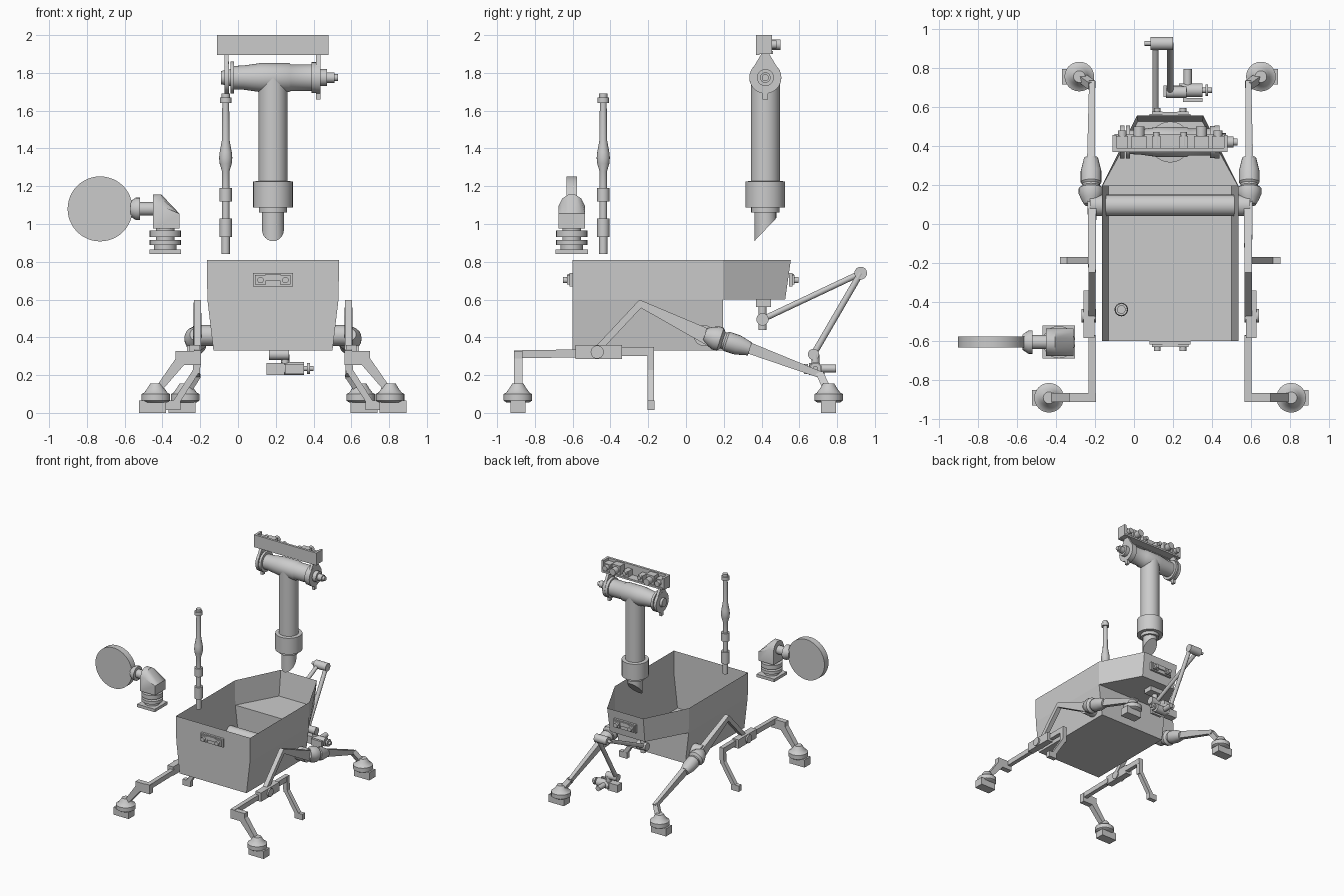
import bpy, bmesh, math
from mathutils import Vector

if "Cube" in bpy.data.objects:
    bpy.data.objects.remove(bpy.data.objects["Cube"])

grey = bpy.data.materials.new("plain grey")
grey.use_nodes = True
TONE = (0.6, 0.6, 0.6, 1)
grey.diffuse_color = TONE
grey.node_tree.nodes["Principled BSDF"].inputs["Base Color"].default_value = TONE

CX = 0.185  # centre line of the vehicle
X, Y, Z = Vector((1, 0, 0)), Vector((0, 1, 0)), Vector((0, 0, 1))


def finish(name, bm, smooth=True):
    bmesh.ops.recalc_face_normals(bm, faces=bm.faces)
    mesh = bpy.data.meshes.new(name)
    bm.to_mesh(mesh)
    bm.free()
    mesh.materials.append(grey)
    obj = bpy.data.objects.new(name, mesh)
    bpy.context.collection.objects.link(obj)
    if smooth:
        bpy.ops.object.select_all(action='DESELECT')
        obj.select_set(True)
        bpy.context.view_layer.objects.active = obj
        bpy.ops.object.shade_smooth_by_angle(angle=math.radians(35))
    return obj


def skin(name, rings, smooth=True):
    """Join rings of points into a closed, capped surface."""
    bm = bmesh.new()
    loops = [[bm.verts.new(p) for p in ring] for ring in rings]
    n = len(loops[0])
    for a, b in zip(loops, loops[1:]):
        for i in range(n):
            j = (i + 1) % n
            bm.faces.new((a[i], a[j], b[j], b[i]))
    bm.faces.new(loops[0])
    bm.faces.new(loops[-1])
    return finish(name, bm, smooth)


def frame(d):
    side = X if abs(d.x) < 0.9 else Y
    side = (side - d * side.dot(d)).normalized()
    return side, d.cross(side)


def lathe(name, base, axis, profile, sides=20):
    """Turned part: profile holds (distance along axis, radius)."""
    base, d = Vector(base), Vector(axis).normalized()
    u, v = frame(d)
    angles = [math.tau * i / sides for i in range(sides)]
    return skin(name, [[base + d * t + (u * math.cos(a) + v * math.sin(a)) * r
                        for a in angles] for t, r in profile])


def rod(name, a, b, r0, r1=None, sides=14):
    a, b = Vector(a), Vector(b)
    return lathe(name, a, b - a, [(0, r0), ((b - a).length, r1 or r0)], sides)


def beam(name, a, b, w, h, w1=None, h1=None):
    """Rectangular bar from a to b, optionally tapered."""
    a, b = Vector(a), Vector(b)
    u, v = frame((b - a).normalized())
    corners = ((-.5, -.5), (.5, -.5), (.5, .5), (-.5, .5))
    return skin(name, [[p + u * i * s + v * j * t for i, j in corners]
                       for p, s, t in ((a, w, h), (b, w1 or w, h1 or h))], False)


def box(name, x0, x1, y0, y1, z0, z1):
    return skin(name, [[(x0, y0, z), (x1, y0, z), (x1, y1, z), (x0, y1, z)]
                       for z in (z0, z1)], False)


# Open hull: thin walls, raised rear overhang with a narrowed tail
def hull():
    bm = bmesh.new()

    def row(y, z, half):
        return [bm.verts.new((CX + s * half, y, z)) for s in (-1, 1)]
    front = [row(-0.60, z, w) for z, w in ((.33, .315), (.60, .347), (.81, .35))]
    step = [row(0.195, z, w) for z, w in ((.33, .315), (.60, .347), (.81, .35))]
    tail = [row(0.525, .60, .165), row(0.555, .81, .17)]

    def quad(p, q):
        bm.faces.new((p[0], p[1], q[1], q[0]))
    quad(front[0], front[1])
    quad(front[1], front[2])
    quad(front[0], step[0])
    quad(step[0], step[1])
    quad(step[1], tail[0])
    quad(tail[0], tail[1])
    for s in (0, 1):
        for i in (0, 1):
            bm.faces.new((front[i][s], front[i + 1][s], step[i + 1][s], step[i][s]))
        bm.faces.new((step[1][s], step[2][s], tail[1][s], tail[0][s]))
    finish("hull", bm, False)


hull()
rod("cross_tube", (CX - .41, .095, .41), (CX + .41, .095, .41), .055, sides=24)

# Hazard cameras on the front and rear walls
for end, y, d in (("front", -.60, -1), ("rear", .545, 1)):
    box(end + "_camera_plate", CX - .105, CX + .105, *sorted((y, y + d * .018)), .67, .74)
    box(end + "_camera_bridge", CX - .04, CX + .04, *sorted((y, y + d * .028)), .70, .735)
    for s in (-1, 1):
        x = CX + s * .066
        box(end + "_camera_body", x - .028, x + .028, *sorted((y, y + d * .03)), .68, .73)
        rod(end + "_camera_lens", (x, y, .703), (x, y + d * .05, .703), .017)

# Camera mast with a slant-cut foot
MY = .42
angles = [math.tau * i / 24 for i in range(24)]
foot = [(CX + .058 * math.cos(a), MY + .058 * math.sin(a)) for a in angles]
skin("mast_foot", [[(x, y, .97 + (y - MY) * 1.05) for x, y in foot],
                   [(x, y, 1.09) for x, y in foot]])
lathe("mast_collar", (CX, MY, 1.06), Z, [(0, .075), (.027, .075), (.027, .105),
                                         (.165, .105), (.168, .077)], 28)
rod("mast_tube", (CX, MY, 1.22), (CX, MY, 1.775), .077, sides=28)

# Tilting head drum
HZ = 1.775
lathe("head_drum", (-.04, MY, HZ), X,
      [(0, .085), (.02, .085), (.02, .062), (.07, .064), (.16, .077), (.31, .077),
       (.32, .07), (.43, .07), (.43, .082), (.46, .082)], 28)
lathe("head_pivot", (-.09, MY, HZ), X, [(0, .035), (.05, .045)])
lathe("head_motor", (.42, MY, HZ), X, [(0, .045), (.05, .045), (.05, .028), (.09, .028),
                                       (.09, .018), (.11, .018)])

# Yoke plates: rounded with a peak above and a tab below
for x in (-.06, .425):
    ring = [(MY + .085 * math.cos(a), HZ + .085 * math.sin(a)) for a in angles]
    skin("yoke_plate", [[(x + t, y, z) for y, z in ring] for t in (-.012, .012)])
    beam("yoke_neck", (x, MY, HZ + .06), (x, MY, 1.91), .022, .12, .022, .03)
    beam("yoke_tab", (x, MY, HZ - .06), (x, MY, 1.66), .022, .03)

# Camera bar: tray open at the back, cameras inside
box("camera_bar_front", -.11, .48, .37, .39, 1.895, 2)
box("camera_bar_floor", -.10, .47, .39, .46, 1.90, 1.915)
for x in (-.11, .46):
    box("camera_bar_end", x, x + .02, .38, .455, 1.90, 2)
for s in (-1, 1):
    for off, r, back in ((.245, .03, .48), (.16, .038, .50), (.07, .022, .47)):
        x = CX + s * off
        box("camera_housing", x - r, x + r, .39, .45, 1.91, 1.93 + r * 1.6)
        rod("camera_barrel", (x, .40, 1.95), (x, back, 1.95), r * .75)

# Pole antenna
lathe("pole_antenna", (-.065, -.438, .84), Z,
      [(0, .022), (.09, .022), (.09, .033), (.19, .033), (.19, .02), (.28, .02),
       (.28, .033), (.35, .033), (.35, .02), (.44, .02), (.48, .032), (.51, .035),
       (.54, .032), (.60, .021), (.80, .018), (.80, .031), (.83, .031), (.83, .022),
       (.85, .022)], 16)

# Dish antenna on a turning elbow
DX, DY = -.385, -.605
rod("dish", (-.73, -.632, 1.08), (-.73, -.577, 1.08), .172, sides=48)
lathe("dish_neck", (-.57, DY, 1.08), X, [(0, .04), (.03, .06), (.05, .06), (.05, .036),
                                         (.13, .036)])
box("dish_base_plate", DX - .083, DX + .083, DY - .085, DY + .085, .84, .865)
lathe("dish_turntable", (DX, DY, .865), Z,
      [(0, .06), (.025, .06), (.025, .083), (.05, .083), (.05, .05), (.065, .05),
       (.065, .083), (.10, .083), (.10, .05), (.13, .05)], 24)
elbow = [(-.45, 1.155), (-.405, 1.155), (-.31, 1.055), (-.31, .975), (-.45, .975)]
skin("dish_elbow", [[(x, DY + y, z if z < 1.1 else z - drop) for x, z in elbow]
                    for y, drop in ((-.07, .06), (-.05, .02), (-.02, 0), (.02, 0),
                                    (.05, .02), (.07, .06))])


def foot_pad(name, s, u, y):
    """Domed ankle over a block; the block reaches outwards."""
    x = CX + s * u
    box(name + "_block", *sorted((x - s * .055, x + s * .088)), y - .04, y + .04, 0, .065)
    lathe(name + "_ankle", (x, y, .055), Z,
          [(0, .06), (.01, .076), (.045, .076), (.052, .062), (.075, .045), (.10, .03)], 24)


# Rocker legs, mirrored about the centre line
for s, side in ((-1, "right"), (1, "left")):
    def P(u, y, z):
        return (CX + s * u, y, z)

    # Front leg
    foot_pad(side + "_front_foot", s, .62, -.89)
    beam(side + "_front_strut", P(.61, -.888, .12), P(.47, -.888, .30), .035, .045, .06, .045)
    beam(side + "_front_crossarm", P(.38, -.888, .29), P(.515, -.888, .29), .045, .075)
    beam(side + "_front_bar", P(.40, -.91, .31), P(.40, -.57, .315), .036, .042)
    beam(side + "_rocker_block", P(.415, -.585, .322), P(.415, -.34, .322), .055, .075)
    rod(side + "_rocker_pin", P(.38, -.47, .322), P(.455, -.47, .322), .035)
    # Middle leg
    beam(side + "_middle_bar", P(.40, -.34, .325), P(.40, -.17, .325), .036, .045)
    beam(side + "_middle_upright", P(.40, -.187, .345), P(.405, -.187, .21), .038, .036)
    beam(side + "_middle_shin", P(.405, -.187, .225), P(.52, -.187, .045), .034, .036)
    box(side + "_middle_foot", *sorted((CX + s * .49, CX + s * .565)),
        -.205, -.168, .015, .065)
    # Raised rocker arm and rear leg
    beam(side + "_rocker_rise", P(.40, -.46, .345), P(.40, -.235, .585), .038, .036)
    beam(side + "_rocker_fall", P(.40, -.25, .582), P(.40, .13, .395), .038, .035, .045, .085)
    a, b = Vector(P(.405, .10, .415)), Vector(P(.405, .35, .335))
    lathe(side + "_rear_joint", a, b - a,
          [(0, .035), (.03, .052), (.06, .064), (.085, .064), (.10, .045), (.11, .045),
           (.12, .053), (.18, .053), (.25, .036)])
    beam(side + "_rear_shin", P(.405, .33, .345), P(.40, .73, .195), .04, .06, .03, .034)
    beam(side + "_rear_ankle_strut", P(.40, .71, .205), P(.455, .75, .12), .04, .04)
    foot_pad(side + "_rear_foot", s, .465, .755)

# Folding tool arm at the rear
box("arm_mount", .07, .20, .37, .45, .56, .60)
rod("arm_shoulder_post", (.12, .405, .44), (.12, .405, .57), .022)
rod("arm_shoulder", (.08, .405, .495), (.17, .405, .495), .033)
rod("arm_upper", (.11, .405, .495), (.11, .925, .74), .016)
rod("arm_elbow", (.085, .925, .74), (.20, .925, .74), .034)
rod("arm_elbow_pin", (.055, .925, .74), (.09, .925, .74), .012)
rod("arm_fore", (.185, .925, .74), (.185, .675, .31), .017)
rod("arm_wrist", (.165, .675, .31), (.27, .675, .31), .03)
rod("arm_wrist_post", (.25, .685, .31), (.25, .685, .22), .022)
box("tool_body", .15, .245, .65, .71, .20, .265)
rod("tool_hub", (.23, .685, .235), (.35, .685, .235), .035)
rod("tool_shaft", (.34, .685, .235), (.40, .685, .235), .013)
rod("tool_collar", (.365, .685, .235), (.38, .685, .235), .03)
rod("tool_side_drill", (.275, .69, .235), (.275, .795, .235), .021)
box("tool_clamp", .25, .35, .625, .645, .205, .26)
